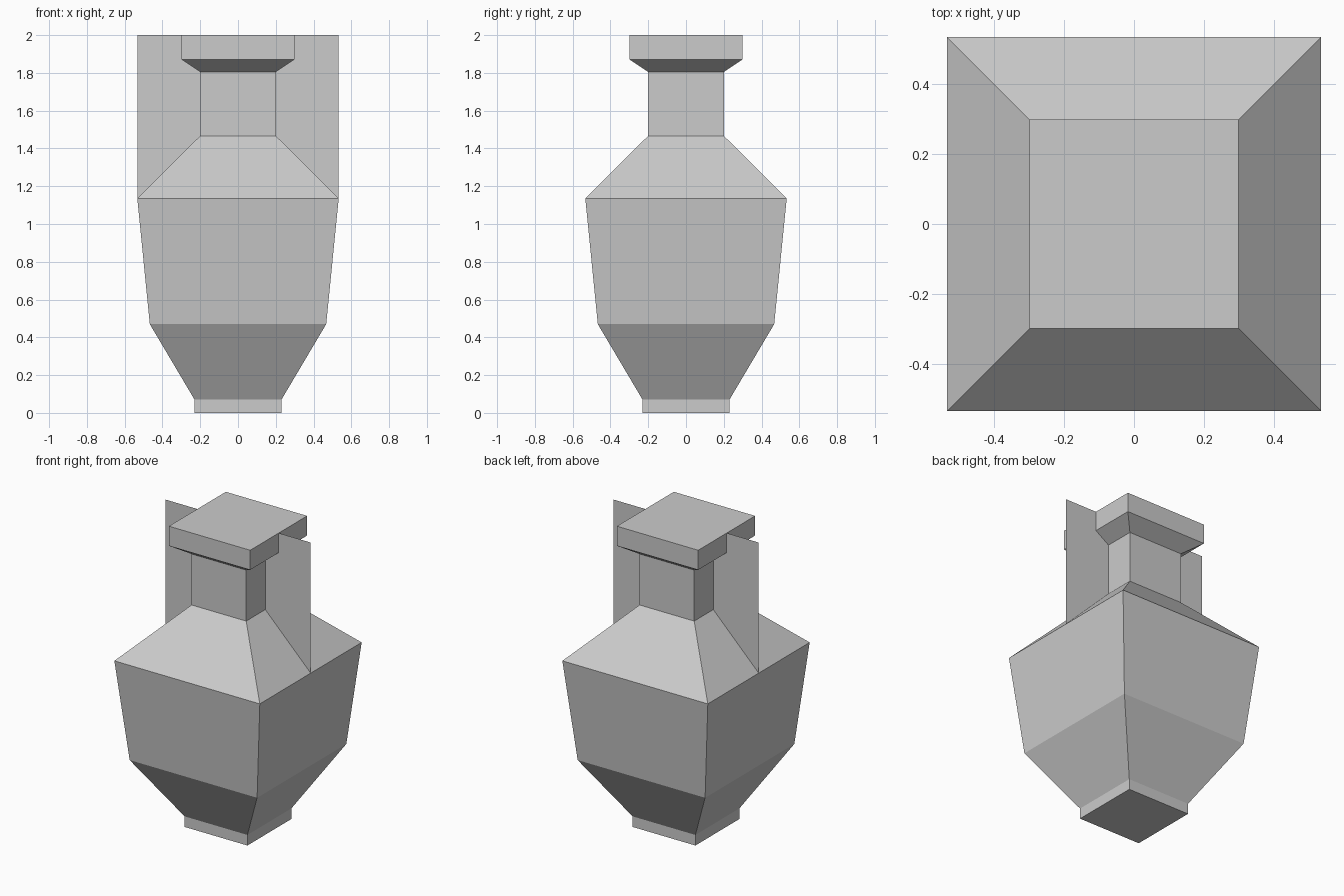
import bpy, bmesh

if "Cube" in bpy.data.objects:
    bpy.data.objects.remove(bpy.data.objects["Cube"])

# Half-width and height of each square ring, from foot to rim
PROFILE = [(0.23, 0.0), (0.23, 0.07), (0.467, 0.47), (0.533, 1.135),
           (0.2, 1.467), (0.2, 1.805), (0.298, 1.87), (0.298, 2.0)]
CORNERS = [(-1, -1), (1, -1), (1, 1), (-1, 1)]


def finish(bm, name):
    mesh = bpy.data.meshes.new(name)
    bm.to_mesh(mesh)
    bm.free()
    obj = bpy.data.objects.new(name, mesh)
    bpy.context.collection.objects.link(obj)
    return obj


# Square vase body: foot, belly, shoulder, neck and closed rim
bm = bmesh.new()
rings = [[bm.verts.new((sx * r, sy * r, z)) for sx, sy in CORNERS] for r, z in PROFILE]
for low, high in zip(rings, rings[1:]):
    for i in range(4):
        j = (i + 1) % 4
        bm.faces.new((low[i], low[j], high[j], high[i]))
bm.faces.new(rings[0][::-1])
bm.faces.new(rings[-1])
finish(bm, "vase_body")

# Flat handle panels between neck and shoulder edge, mirrored left and right
bm = bmesh.new()
bm.faces.new([bm.verts.new((x, 0, z)) for x, z in
              [(0.2, 1.135), (0.533, 1.135), (0.533, 2.0), (0.2, 2.0)]])
handles = finish(bm, "handle_panels")
handles.modifiers.new("mirror", 'MIRROR')
